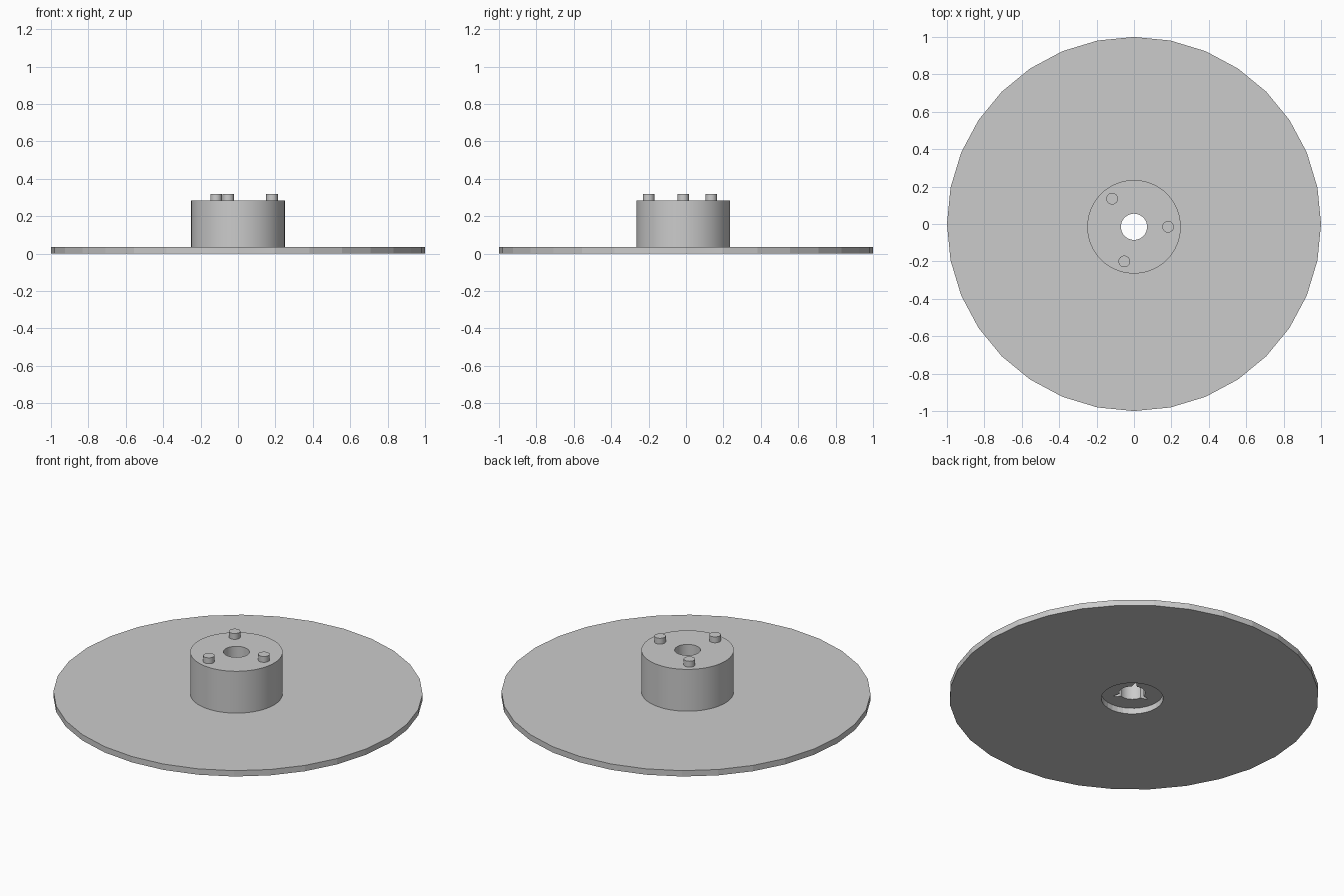
import bpy, bmesh
from math import sin, cos, pi, radians

cube = bpy.data.objects.get("Cube")
if cube:
    bpy.data.objects.remove(cube, do_unlink=True)

grey = bpy.data.materials.new("light grey")
grey.use_nodes = True
colour = (0.6, 0.6, 0.6, 1)
grey.diffuse_color = colour
grey.node_tree.nodes["Principled BSDF"].inputs["Base Color"].default_value = colour

DISC_TOP, HUB_TOP, PIN_TOP = 0.035, 0.285, 0.32
HUB_Y = -0.015


def finish(bm, name, smooth=True):
    bmesh.ops.recalc_face_normals(bm, faces=bm.faces)
    mesh = bpy.data.meshes.new(name)
    bm.to_mesh(mesh)
    bm.free()
    mesh.materials.append(grey)
    obj = bpy.data.objects.new(name, mesh)
    bpy.context.collection.objects.link(obj)
    if smooth:
        shade(obj)
    return obj


def shade(obj):
    bpy.ops.object.select_all(action="DESELECT")
    obj.select_set(True)
    bpy.context.view_layer.objects.active = obj
    bpy.ops.object.shade_smooth_by_angle(angle=radians(30))


def tube(name, outer, inner, z0, z1, sides, inner_y=0, y=0, smooth=True):
    """Straight-walled ring whose hole may be off-centre."""
    bm = bmesh.new()
    loops = []
    for r, z, cy in ((outer, z0, y), (outer, z1, y), (inner, z1, inner_y), (inner, z0, inner_y)):
        loops.append([bm.verts.new((r * cos(2 * pi * i / sides), cy + r * sin(2 * pi * i / sides), z))
                      for i in range(sides)])
    for a, b in zip(loops, loops[1:] + loops[:1]):
        for i in range(sides):
            j = (i + 1) % sides
            bm.faces.new((a[i], a[j], b[j], b[i]))
    return finish(bm, name, smooth)


# Base disc with a wide central opening
tube("base_disc", 1, 0.168, 0, DISC_TOP, 32, inner_y=HUB_Y, smooth=False)

# Hub with a through bore
hub = tube("hub", 0.25, 0.07, DISC_TOP, HUB_TOP, 64, inner_y=HUB_Y, y=HUB_Y, smooth=False)

# Three tapered blind key slots cut up into the bore from below
bm = bmesh.new()
for angle in (60, 180, 300):
    c, s = cos(radians(angle)), sin(radians(angle))
    outline = ((0.05, -0.018), (0.105, -0.004), (0.105, 0.004), (0.05, 0.018))
    base = bm.faces.new([bm.verts.new((r * c - w * s, HUB_Y + r * s + w * c, 0.01)) for r, w in outline])
    top = bmesh.ops.extrude_face_region(bm, geom=[base])["geom"]
    bmesh.ops.translate(bm, vec=(0, 0, 0.17), verts=[v for v in top if isinstance(v, bmesh.types.BMVert)])
cutter = finish(bm, "key_slot_cutter", smooth=False)
cutter.hide_render = True
mod = hub.modifiers.new("key_slots", "BOOLEAN")
mod.operation, mod.solver, mod.object = "DIFFERENCE", "EXACT", cutter
bpy.ops.object.select_all(action="DESELECT")
hub.select_set(True)
bpy.context.view_layer.objects.active = hub
bpy.ops.object.modifier_apply(modifier=mod.name)
bpy.data.objects.remove(cutter, do_unlink=True)
shade(hub)

# Drive pins on top of the hub
for i, (x, y) in enumerate(((0.182, -0.015), (-0.117, 0.135), (-0.052, -0.2))):
    bm = bmesh.new()
    bmesh.ops.create_cone(bm, cap_ends=True, segments=32, radius1=0.031, radius2=0.031,
                          depth=PIN_TOP - HUB_TOP)
    bmesh.ops.translate(bm, vec=(x, y, (PIN_TOP + HUB_TOP) / 2), verts=bm.verts)
    finish(bm, f"drive_pin_{i + 1}")
